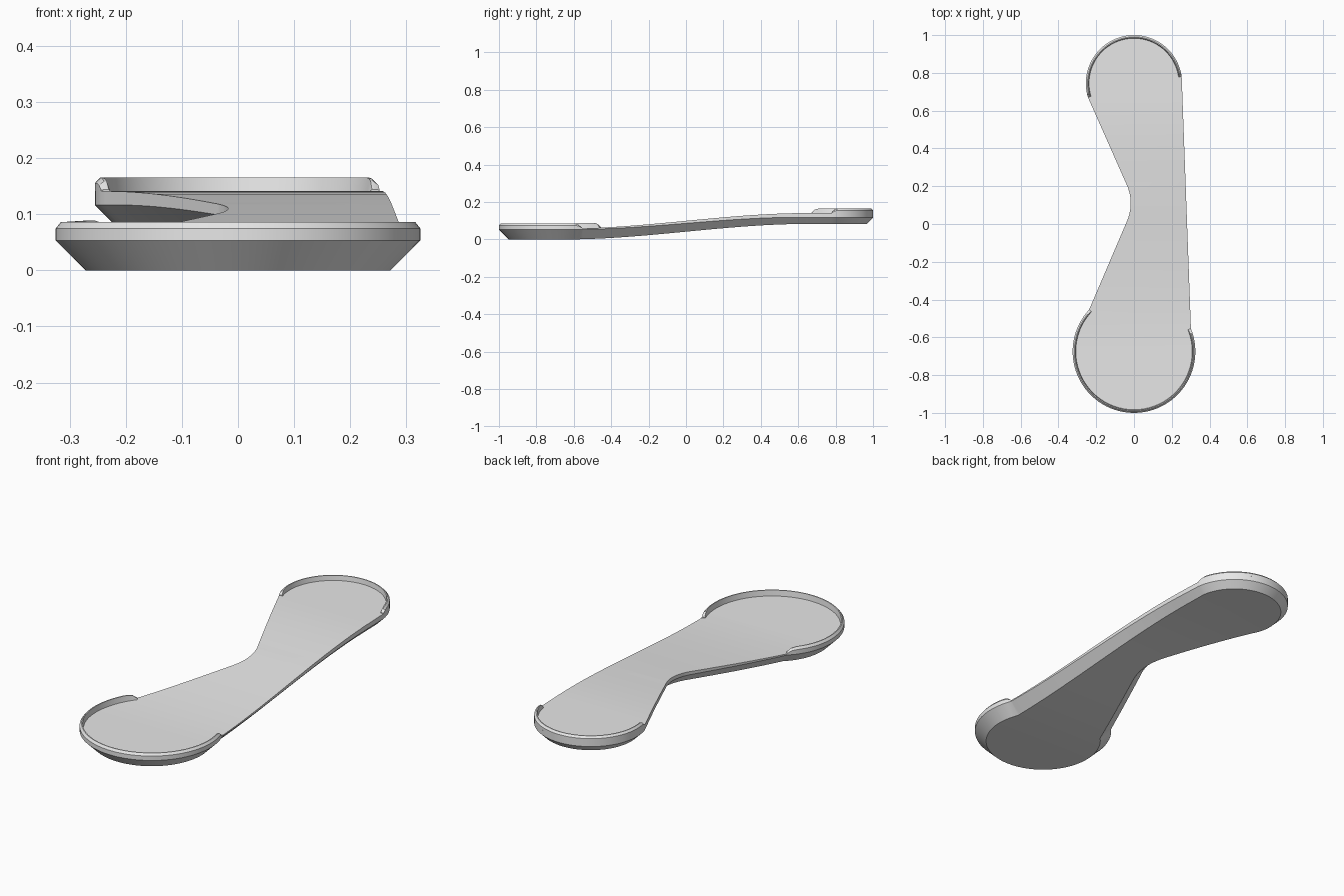
import bpy, bmesh
from math import radians, sin, cos, sqrt
from mathutils import Vector

if "Cube" in bpy.data.objects:
    bpy.data.objects.remove(bpy.data.objects["Cube"], do_unlink=True)

grey = bpy.data.materials.new("plain grey")
grey.diffuse_color = (0.8, 0.8, 0.8, 1)
grey.use_nodes = True
grey.node_tree.nodes["Principled BSDF"].inputs["Base Color"].default_value = (0.8, 0.8, 0.8, 1)

FLOOR = 0.058
RISE = 0.083
# centre y, radius, start angle, end angle, rim height
FRONT = (-0.675, 0.325, 137, 382, 0.086)
BACK = (0.745, 0.255, 8, 197, 0.082)


def ease(y):
    t = min(max((y + 0.65) / 1.3, 0), 1)
    return t * t * (3 - 2 * t)


def arc(pad, steps):
    cy, r, a, b, _ = pad
    angles = [radians(a + (b - a) * i / steps) for i in range(steps + 1)]
    return [Vector((r * cos(t), cy + r * sin(t))) for t in angles]


def inset(points, depth):
    result = []
    for i, p in enumerate(points):
        d1 = (p - points[i - 1]).normalized()
        d2 = (points[(i + 1) % len(points)] - p).normalized()
        n1, n2 = Vector((-d1.y, d1.x)), Vector((-d2.y, d2.x))
        result.append(p + (n1 + n2) / (1 + n1.dot(n2)) * depth(p.y))
    return result


def finish(bm, name):
    # Bend the part along the rising curve
    for v in bm.verts:
        v.co.z += RISE * ease(v.co.y)
    bmesh.ops.recalc_face_normals(bm, faces=bm.faces)
    mesh = bpy.data.meshes.new(name)
    bm.to_mesh(mesh)
    bm.free()
    mesh.materials.append(grey)
    obj = bpy.data.objects.new(name, mesh)
    bpy.context.collection.objects.link(obj)
    bpy.ops.object.select_all(action='DESELECT')
    obj.select_set(True)
    bpy.context.view_layer.objects.active = obj
    bpy.ops.object.shade_smooth_by_angle(angle=radians(25))


def bevel_size(y):
    return 0.053 - 0.02 * ease(y)


# Body: two round pads joined by a waisted bridge with a bevelled underside
start, control, end = Vector((-0.035, 0.2)), Vector((0, 0.11)), Vector((-0.035, 0.02))
waist = []
for i in range(13):
    t = i / 12
    waist.append(start * (1 - t) ** 2 + control * 2 * t * (1 - t) + end * t * t)
outline = arc(FRONT, 60) + arc(BACK, 48) + waist
bottom = inset(outline, bevel_size)

bm = bmesh.new()
rings = [
    [bm.verts.new((p.x, p.y, 0)) for p in bottom],
    [bm.verts.new((p.x, p.y, bevel_size(p.y))) for p in outline],
    [bm.verts.new((p.x, p.y, FLOOR)) for p in outline],
]
count = len(outline)
for low, high in zip(rings, rings[1:]):
    for i in range(count):
        j = (i + 1) % count
        bm.faces.new((low[i], low[j], high[j], high[i]))
bm.faces.new(rings[0][::-1])
bm.faces.new(rings[2])
for k in range(27):
    bmesh.ops.bisect_plane(bm, geom=bm.verts[:] + bm.edges[:] + bm.faces[:],
                           plane_co=(0, -0.65 + k * 0.05, 0), plane_no=(0, 1, 0))
finish(bm, "body")


# Rims: raised lips round the outside of each pad, rounded off at their ends
def rim(name, pad):
    cy, r, a, b, top = pad
    height = top - FLOOR
    section = [(0, 0), (0, 0.6), (0.009, 1), (0.014, 1), (0.017, 0)]
    bm = bmesh.new()
    rows = []
    steps = 60
    for i in range(steps + 1):
        deg = a + (b - a) * i / steps
        t = radians(deg)
        u = min(1, (deg - a) / 10, (b - deg) / 10)
        scale = sqrt(max(0.02, 1 - (1 - u) ** 2))
        rows.append([bm.verts.new(((r - d) * cos(t), cy + (r - d) * sin(t),
                                   FLOOR + h * height * scale)) for d, h in section])
    for p, q in zip(rows, rows[1:]):
        for i in range(len(section)):
            j = (i + 1) % len(section)
            bm.faces.new((p[i], p[j], q[j], q[i]))
    bm.faces.new(rows[0])
    bm.faces.new(rows[-1])
    finish(bm, name)


rim("front_rim", FRONT)
rim("back_rim", BACK)
